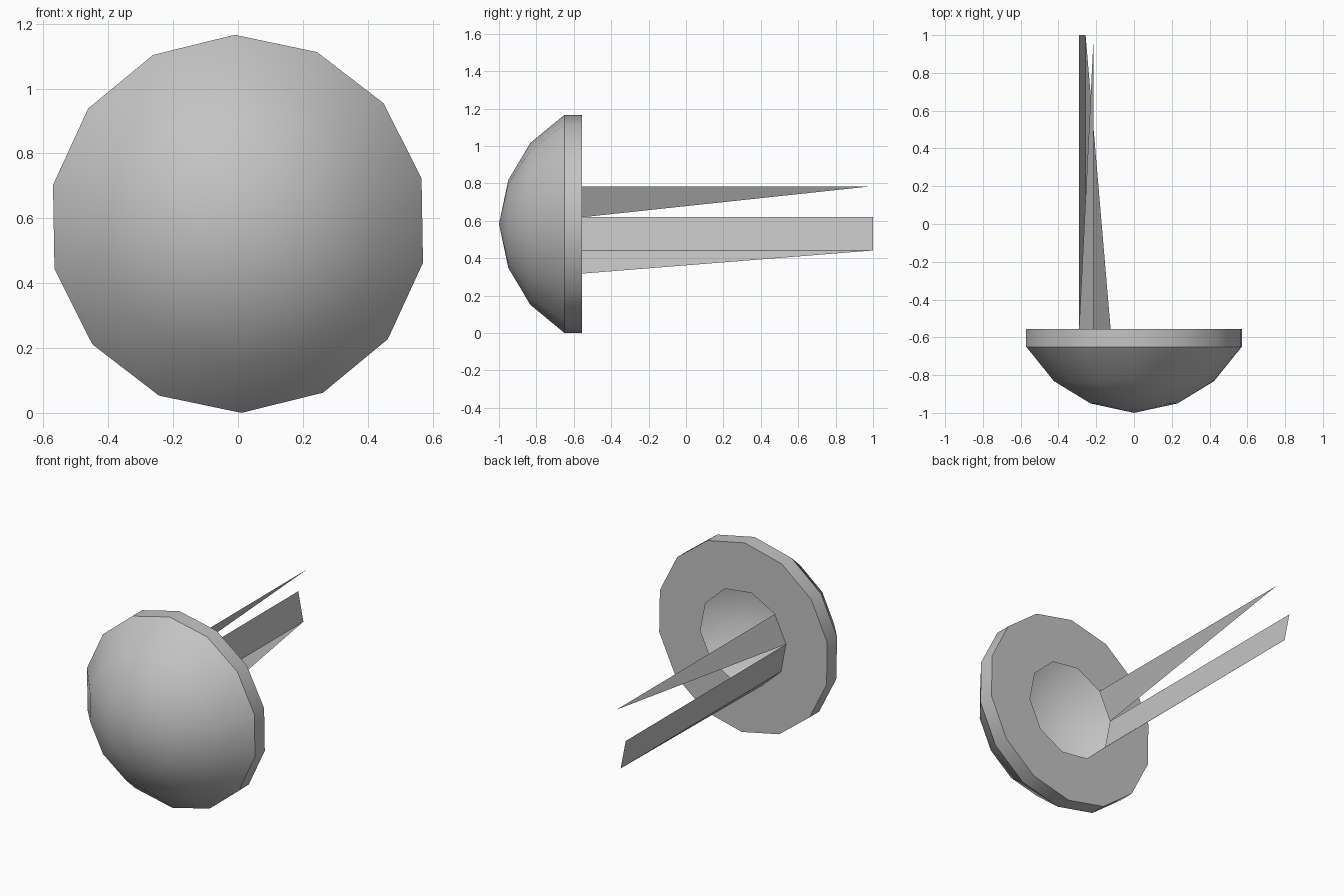
import bpy
import bmesh
from math import cos, sin, radians, tau

cube = bpy.data.objects.get("Cube")
if cube:
    bpy.data.objects.remove(cube, do_unlink=True)

CENTRE_Z = 0.583
BACK_Y = -0.555

# Single plain grey
grey = bpy.data.materials.new("plain grey")
grey.use_nodes = True
colour = (0.55, 0.55, 0.55, 1)
grey.diffuse_color = colour
grey.node_tree.nodes["Principled BSDF"].inputs["Base Color"].default_value = colour


def point(radius, angle, y):
    return (radius * cos(angle), y, CENTRE_Z + radius * sin(angle))


def ring(bm, radius, y, sides, phase):
    return [bm.verts.new(point(radius, radians(phase) + tau * i / sides, y))
            for i in range(sides)]


def loop_edges(bm, verts):
    edges = []
    for a, b in zip(verts, verts[1:] + verts[:1]):
        edges.append(bm.edges.get((a, b)) or bm.edges.new((a, b)))
    return edges


def finish(bm, name):
    mesh = bpy.data.meshes.new(name)
    bm.to_mesh(mesh)
    bm.free()
    mesh.materials.append(grey)
    obj = bpy.data.objects.new(name, mesh)
    bpy.context.collection.objects.link(obj)
    return obj


# Domed cap: hollow shell with a straight rim
bm = bmesh.new()
profile = [(0.235, -0.95), (0.433, -0.832), (0.583, -0.65), (0.583, BACK_Y)]
rings = [ring(bm, r, y, 14, 91) for r, y in profile]
tip = bm.verts.new((0, -1, CENTRE_Z))
for i in range(14):
    j = (i + 1) % 14
    bm.faces.new((tip, rings[0][i], rings[0][j]))
    for inner, outer in zip(rings, rings[1:]):
        bm.faces.new((inner[i], outer[i], outer[j], inner[j]))

# Flat back plate with a ten-sided opening
opening = ring(bm, 0.293, BACK_Y, 10, 137)
border = loop_edges(bm, rings[-1]) + loop_edges(bm, opening)
bmesh.ops.triangle_fill(bm, use_beauty=True, edges=border, normal=(0, 1, 0))
bmesh.ops.recalc_face_normals(bm, faces=bm.faces[:])
cap = finish(bm, "domed_cap")

bpy.ops.object.select_all(action="DESELECT")
cap.select_set(True)
bpy.context.view_layer.objects.active = cap
bpy.ops.object.shade_smooth_by_angle(angle=radians(30))

# Remaining pieces of the ten-sided shaft, one facet each
bm = bmesh.new()
base = ring(bm, 0.293, BACK_Y, 10, 137)
end = ring(bm, 0.293, 1.0, 10, 137)
upper_tip = end[0]
upper_tip.co.y = 0.98
bm.faces.new((base[1], base[0], upper_tip))
bm.faces.new((base[2], base[1], end[1], end[2]))
bm.faces.new((base[3], base[2], end[2]))
loose = [v for v in bm.verts if not v.link_faces]
bmesh.ops.delete(bm, geom=loose, context="VERTS")
finish(bm, "shaft_facets")
